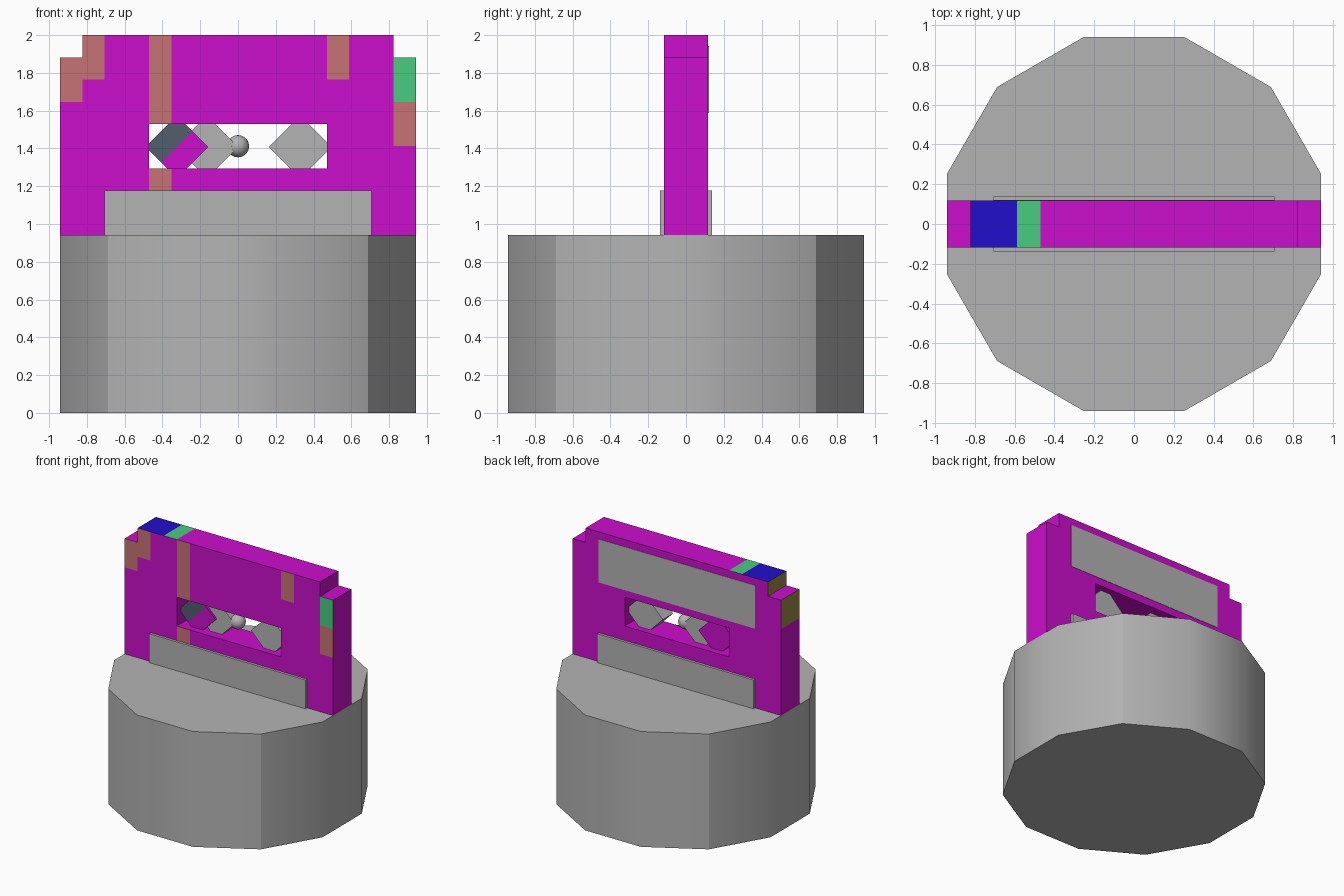
import bpy, bmesh, math
from mathutils import Matrix, Vector

cube = bpy.data.objects.get("Cube")
if cube:
    bpy.data.objects.remove(cube, do_unlink=True)

U = 2 / 17  # grid unit of the whole model


def linear(c):
    c /= 255
    return c / 12.92 if c <= 0.04045 else ((c + 0.055) / 1.055) ** 2.4


def material(name, *rgb):
    m = bpy.data.materials.new(name)
    col = [linear(c) for c in rgb] + [1]
    m.diffuse_color = col
    m.use_nodes = True
    m.node_tree.nodes["Principled BSDF"].inputs["Base Color"].default_value = col
    return m


grey = material("grey", 180, 180, 180)
magenta = material("magenta", 204, 14, 204)
salmon = material("salmon", 199, 115, 115)
green = material("green", 74, 203, 128)
blue = material("blue", 34, 14, 204)
olive = material("olive", 155, 136, 70)
slate = material("slate", 82, 93, 107)


def finish(name, bm, *mats):
    me = bpy.data.meshes.new(name)
    bmesh.ops.recalc_face_normals(bm, faces=bm.faces)
    bm.to_mesh(me)
    bm.free()
    for m in mats:
        me.materials.append(m)
    ob = bpy.data.objects.new(name, me)
    bpy.context.collection.objects.link(ob)
    return ob


def block(centre, size, turn=0):
    """Box in grid units, turned about the y axis."""
    bm = bmesh.new()
    mat = (Matrix.Translation(Vector(centre) * U) @ Matrix.Rotation(turn, 4, "Y")
           @ Matrix.Diagonal(Vector(size) * U).to_4x4())
    bmesh.ops.create_cube(bm, size=1, matrix=mat)
    return bm


# Twelve-sided base with four crisp upright edges
bm = bmesh.new()
radius = 8 * U / math.cos(math.pi / 12)
bmesh.ops.create_cone(bm, cap_ends=True, segments=12, radius1=radius, radius2=radius,
                      depth=8 * U, matrix=Matrix.Translation((0, 0, 4 * U))
                      @ Matrix.Rotation(math.pi / 12, 4, "Z"))
for f in bm.faces:
    f.smooth = len(f.verts) == 4
for e in bm.edges:
    a, b = (v.co for v in e.verts)
    upright = abs(a.z - b.z) > U
    e.smooth = upright and abs(abs(a.x) - abs(a.y)) > 0.1
finish("base", bm, grey)


# Upright frame: cells around a window and two shoulder notches
def solid(x, z):
    window = abs(x) < 4 and 11 < z < 13
    notch = abs(x) > 7 and z > 16
    return not (window or notch)


def frame_colour(f):
    c, n = f.calc_center_median() / U, f.normal
    if n.y < -0.5:
        if c.x > 7 and 14 < c.z:
            return 2
        salmon_cell = ((c.x > 7 and c.z > 12) or (c.x < -7 and c.z > 14)
                       or (-7 < c.x < -6 and c.z > 15)
                       or (-4 < c.x < -3 and c.z > 10)
                       or (4 < c.x < 5 and c.z > 15))
        return 1 if salmon_cell else 0
    if n.z > 0.5 and c.z > 16.5:
        return 3 if -7 < c.x < -5 else 2 if -5 < c.x < -4 else 0
    if n.x < -0.5 and c.x < -6.5 and c.z > 14:
        return 4
    return 0


bm = bmesh.new()
for i in range(-8, 8):
    for k in range(8, 17):
        if solid(i + 0.5, k + 0.5):
            corners = ((i, k), (i + 1, k), (i + 1, k + 1), (i, k + 1))
            bm.faces.new([bm.verts.new((x * U, -U, z * U)) for x, z in corners])
bmesh.ops.remove_doubles(bm, verts=bm.verts, dist=0.001)
front = list(bm.faces)
back = bmesh.ops.extrude_face_region(bm, geom=front, use_keep_orig=True)["geom"]
bmesh.ops.translate(bm, vec=(0, 2 * U, 0),
                    verts=[g for g in back if isinstance(g, bmesh.types.BMVert)])
bmesh.ops.recalc_face_normals(bm, faces=bm.faces)
bm.normal_update()
for f in bm.faces:
    f.material_index = frame_colour(f)
bmesh.ops.dissolve_limit(bm, angle_limit=0.02, verts=bm.verts, edges=bm.edges,
                         delimit={"MATERIAL"})
finish("frame", bm, magenta, salmon, green, blue, olive)

# Raised foot rail and painted rear panel
finish("foot_rail", block((0, 0, 9), (12, 2.36, 2)), grey)
finish("rear_panel", block((0, 1, 15), (12, 0.05, 3)), grey)

# Diamond blocks in the window, partly sunk into the frame
quarter = math.pi / 4
finish("left_diamond", block((2.8, 0, 11.97), (2, 1.1, 2), quarter), grey)
finish("middle_diamond", block((-1.4, 0, 11.97), (2, 0.8, 2), quarter), grey)

# Two-tone diamond: front face split along its middle
centre = Vector((-2.75, 0, 11.97))
bm = block(centre, (2, 1.1, 2), quarter)
slope = Vector((1, 0, -1))
bmesh.ops.bisect_plane(bm, geom=bm.verts[:] + bm.edges[:] + bm.faces[:],
                       plane_co=centre * U, plane_no=slope)
bm.normal_update()
for f in bm.faces:
    upper = (f.calc_center_median() - centre * U).dot(slope) < 0
    f.material_index = int(upper and f.normal.y < -0.5)
finish("right_diamond", bm, magenta, slate)

# Small ball in the middle of the window
bm = bmesh.new()
bmesh.ops.create_uvsphere(bm, u_segments=16, v_segments=10, radius=U / 2,
                          matrix=Matrix.Translation((0, 0, 12 * U)))
for f in bm.faces:
    f.smooth = True
finish("ball", bm, grey)
